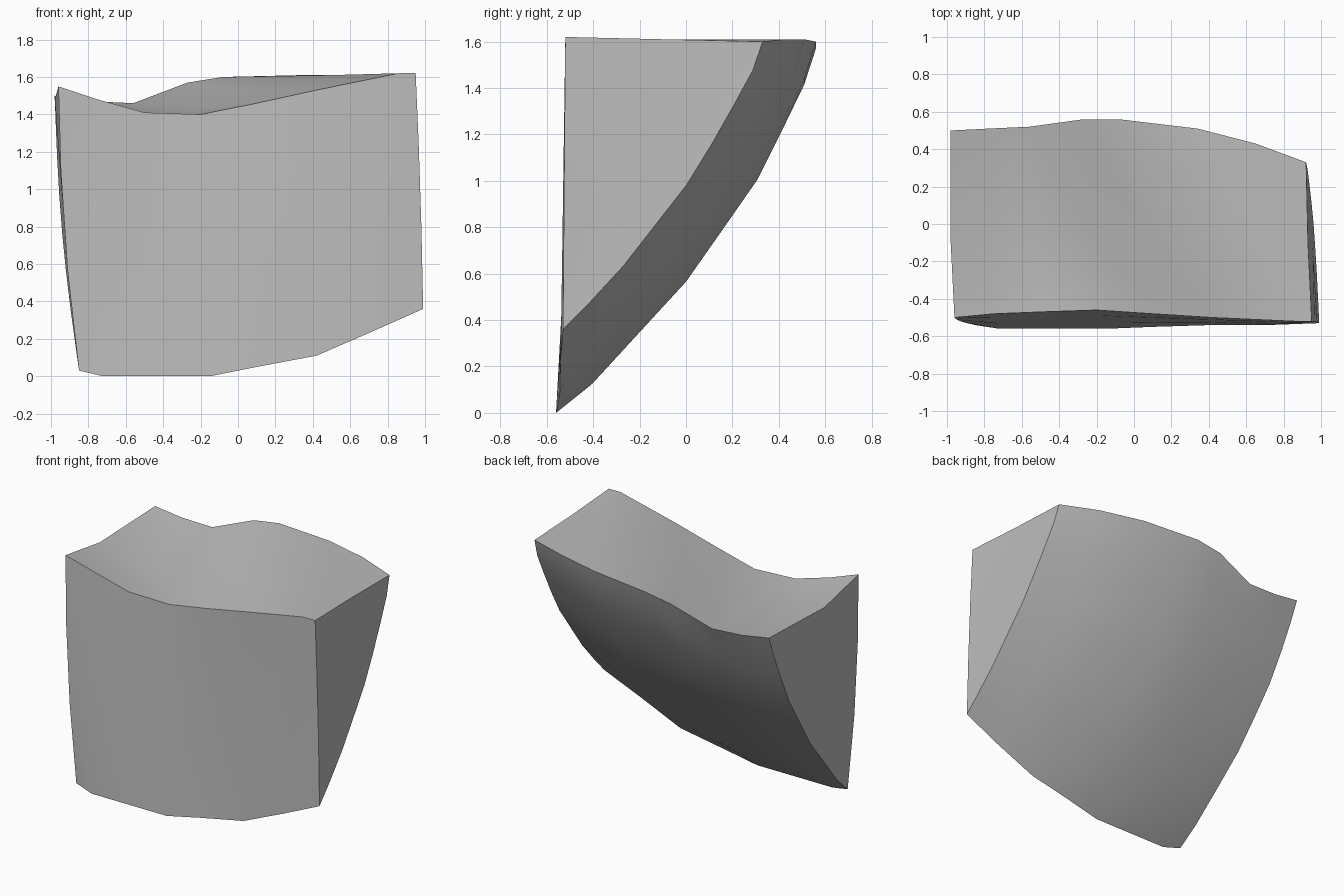
import bpy
import bmesh
from math import sin, pi, radians
from mathutils import Vector

default_cube = bpy.data.objects.get("Cube")
if default_cube:
    bpy.data.objects.remove(default_cube, do_unlink=True)

# Material
stone = bpy.data.materials.new("grey stone")
stone.use_nodes = True
stone.diffuse_color = (0.5, 0.5, 0.5, 1)
stone.node_tree.nodes["Principled BSDF"].inputs["Base Color"].default_value = (0.5, 0.5, 0.5, 1)

# Cross-sections from right to left end: lower edge, back rim, top middle, front rim
SECTIONS = [
    ((-.85, -.54, .03), (-.98, .50, 1.50), (-.98, -.1, 1.48), (-.96, -.50, 1.55)),
    ((-.72, -.56, 0), (-.78, .51, 1.47), (-.76, -.1, 1.42), (-.75, -.48, 1.48)),
    ((-.45, -.56, 0), (-.56, .52, 1.46), (-.52, -.1, 1.38), (-.50, -.47, 1.41)),
    ((-.15, -.56, 0), (-.27, .56, 1.57), (-.22, -.1, 1.44), (-.20, -.46, 1.40)),
    ((.10, -.55, .05), (-.08, .56, 1.60), (.10, -.1, 1.52), (.10, -.48, 1.46)),
    ((.42, -.54, .11), (.34, .51, 1.61), (.50, -.1, 1.61), (.42, -.50, 1.53)),
    ((.72, -.54, .24), (.65, .43, 1.61), (.73, -.1, 1.61), (.86, -.52, 1.62)),
    ((.99, -.53, .36), (.92, .33, 1.60), (.93, -.1, 1.61), (.95, -.52, 1.62)),
]

# Curved profile of the back, as (height, depth) pairs
BACK_PROFILE = [(0, -.56), (.12, -.41), (.57, 0), (1.02, .31), (1.46, .52), (1.62, .56)]


def back_depth(z):
    """Depth of the curved back at a given height."""
    for (z1, y1), (z2, y2) in zip(BACK_PROFILE, BACK_PROFILE[1:]):
        if z <= z2:
            return y1 + (y2 - y1) * (z - z1) / (z2 - z1)
    return BACK_PROFILE[-1][1]


def section_ring(section, bulge):
    """Closed loop of points around one cross-section."""
    bottom, back, middle, front = (Vector(p) for p in section)
    shift_low = bottom.y - back_depth(bottom.z)
    shift_high = back.y - back_depth(back.z)
    ring = [bottom]
    for t in (.08, .22, .36, .5, .64, .78, .9):
        p = bottom.lerp(back, t)
        p.y = back_depth(p.z) + shift_low + (shift_high - shift_low) * t
        p.x += bulge * sin(pi * t)
        ring.append(p)
    ring += [back, middle, front]
    for t in (.3, .65):
        p = front.lerp(bottom, t)
        p.x += bulge * sin(pi * t)
        ring.append(p)
    return ring


# Broken stone wedge: skin the cross-sections and close the two ends
bm = bmesh.new()
rings = []
for i, section in enumerate(SECTIONS):
    bulge = -.025 if i == 0 else .005 if i == len(SECTIONS) - 1 else 0
    rings.append([bm.verts.new(p) for p in section_ring(section, bulge)])

count = len(rings[0])
for left, right in zip(rings, rings[1:]):
    for j in range(count):
        k = (j + 1) % count
        bm.faces.new((left[j], right[k], left[k]))
        bm.faces.new((left[j], right[j], right[k]))

for ring in (rings[0], rings[-1]):
    centre = bm.verts.new(sum((v.co for v in ring), Vector()) / count)
    for j in range(count):
        bm.faces.new((ring[j], ring[(j + 1) % count], centre))

bmesh.ops.recalc_face_normals(bm, faces=bm.faces)
mesh = bpy.data.meshes.new("stone_wedge")
bm.to_mesh(mesh)
bm.free()
mesh.materials.append(stone)

wedge = bpy.data.objects.new("stone_wedge", mesh)
bpy.context.collection.objects.link(wedge)
bpy.ops.object.select_all(action="DESELECT")
wedge.select_set(True)
bpy.context.view_layer.objects.active = wedge
bpy.ops.object.shade_smooth_by_angle(angle=radians(30))
